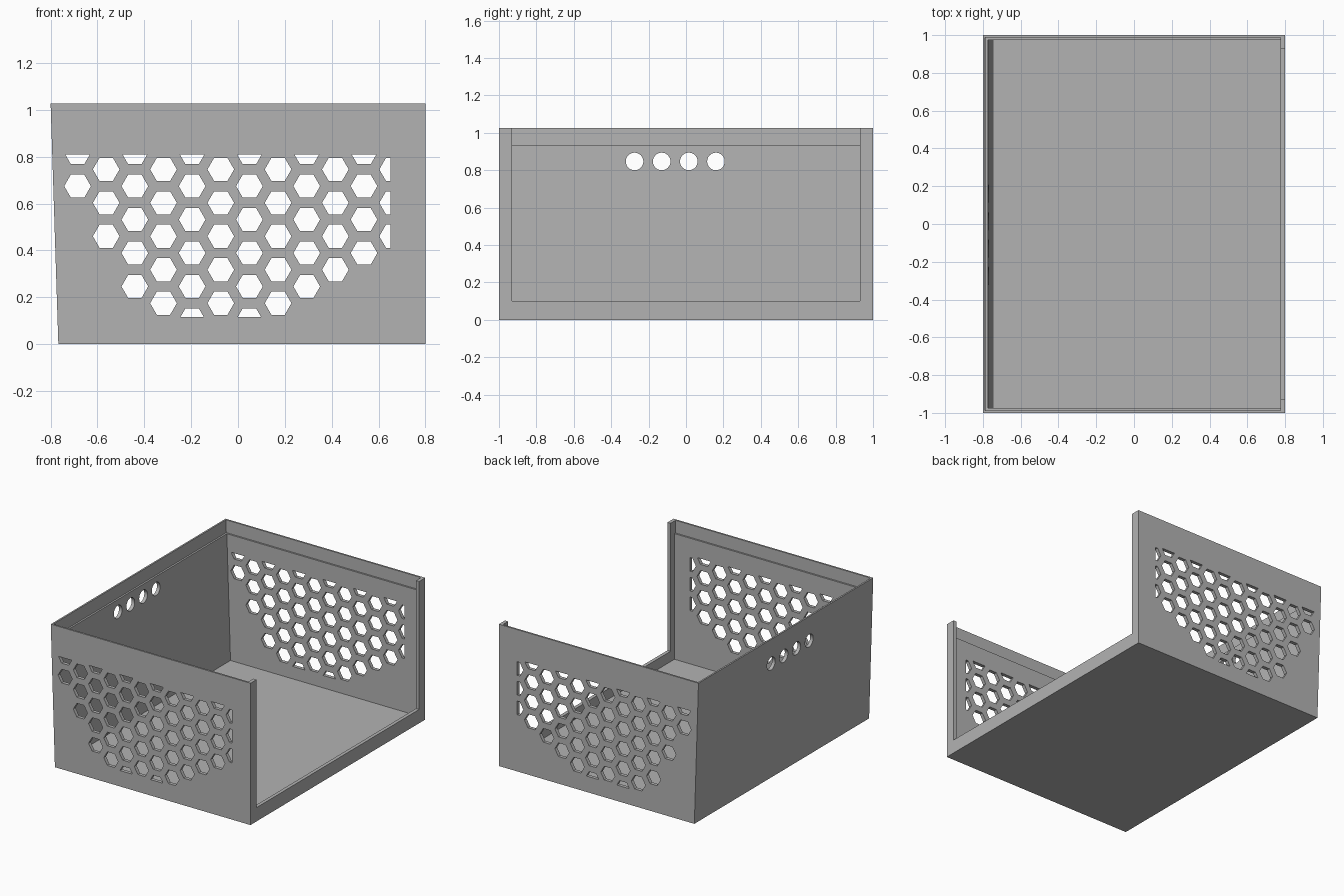
import bpy, bmesh, math
from mathutils import Matrix, Vector

cube = bpy.data.objects.get("Cube")
if cube:
    bpy.data.objects.remove(cube)

H = 1.027          # total height
LEAN = 0.033       # how far the end wall leans outward over the height
FLOOR, LEDGE = 0.025, 0.935
INNER_X = 0.775

grey = bpy.data.materials.new("light_grey")
grey.use_nodes = True
colour = (0.45, 0.45, 0.45, 1)
grey.diffuse_color = colour
grey.node_tree.nodes["Principled BSDF"].inputs["Base Color"].default_value = colour


def finish(name, bm):
    bmesh.ops.recalc_face_normals(bm, faces=bm.faces[:])
    mesh = bpy.data.meshes.new(name)
    bm.to_mesh(mesh)
    bm.free()
    mesh.materials.append(grey)
    obj = bpy.data.objects.new(name, mesh)
    bpy.context.collection.objects.link(obj)
    return obj


def extrude_y(bm, depth):
    faces = bm.faces[:]
    new = bmesh.ops.extrude_face_region(bm, geom=faces)["geom"]
    verts = [v for v in new if isinstance(v, bmesh.types.BMVert)]
    bmesh.ops.translate(bm, verts=verts, vec=(0, depth, 0))


def leaning_block(name, x_low, x_right, half_y, z0, z1):
    """Block whose -x side follows the lean; x_low is that side at z = 0."""
    bm = bmesh.new()
    lean = lambda z: x_low - LEAN * z / H
    profile = [(lean(z0), z0), (x_right, z0), (x_right, z1), (lean(z1), z1)]
    bm.faces.new([bm.verts.new((x, -half_y, z)) for x, z in profile])
    extrude_y(bm, 2 * half_y)
    return finish(name, bm)


def cut(target, cutter):
    cutter.hide_render = True
    mod = target.modifiers.new("cut", "BOOLEAN")
    mod.operation, mod.solver, mod.object = "DIFFERENCE", "EXACT", cutter
    bpy.context.view_layer.objects.active = target
    bpy.ops.object.modifier_apply(modifier=mod.name)
    bpy.data.objects.remove(cutter)


# Case shell with cavity and a stepped rim for the lid
case = leaning_block("case", -0.767, 0.8, 1, 0, H)
cut(case, leaning_block("cavity", -0.742, INNER_X, 0.975, FLOOR, H + 0.1))
cut(case, leaning_block("lid_step", -0.755, INNER_X, 0.987, LEDGE, H + 0.1))

# Open end, leaving a narrow frame at the sides and bottom
bm = bmesh.new()
bmesh.ops.create_cube(bm, size=1, matrix=Matrix.LocRotScale(
    Vector((0.8, 0, 0.7)), None, Vector((0.2, 1.86, 1.2))))
cut(case, finish("end_opening", bm))

# Honeycomb vents through both long walls, trimmed to a rectangle
bm = bmesh.new()
PITCH_X, PITCH_Z, R = 0.1223, 0.1428, 0.057
for col, count in enumerate([2, 3, 5, 5, 6, 5, 6, 5, 5, 4, 4, 3]):
    cx = -0.685 + col * PITCH_X
    top = 0.817 - (col % 2) * PITCH_Z / 2
    for row in range(count):
        cz = top - row * PITCH_Z
        bm.faces.new([bm.verts.new((cx + R * math.cos(k * math.pi / 3), -1.2,
                                    cz + R * math.sin(k * math.pi / 3)))
                      for k in range(6)])
for point, normal in [((0, 0, 0.81), (0, 0, 1)), ((0, 0, 0.115), (0, 0, -1)),
                      ((0.652, 0, 0), (1, 0, 0))]:
    bmesh.ops.bisect_plane(bm, geom=bm.verts[:] + bm.edges[:] + bm.faces[:],
                           plane_co=point, plane_no=normal, clear_outer=True)
extrude_y(bm, 2.4)
cut(case, finish("honeycomb", bm))

# Round cable holes in the leaning end wall
bm = bmesh.new()
for i in range(4):
    bmesh.ops.create_cone(
        bm, cap_ends=True, segments=32, radius1=0.047, radius2=0.047, depth=0.3,
        matrix=Matrix.Translation((-0.78, -0.275 + i * 0.145, 0.847))
        @ Matrix.Rotation(math.pi / 2, 4, "Y"))
cut(case, finish("cable_holes", bm))
